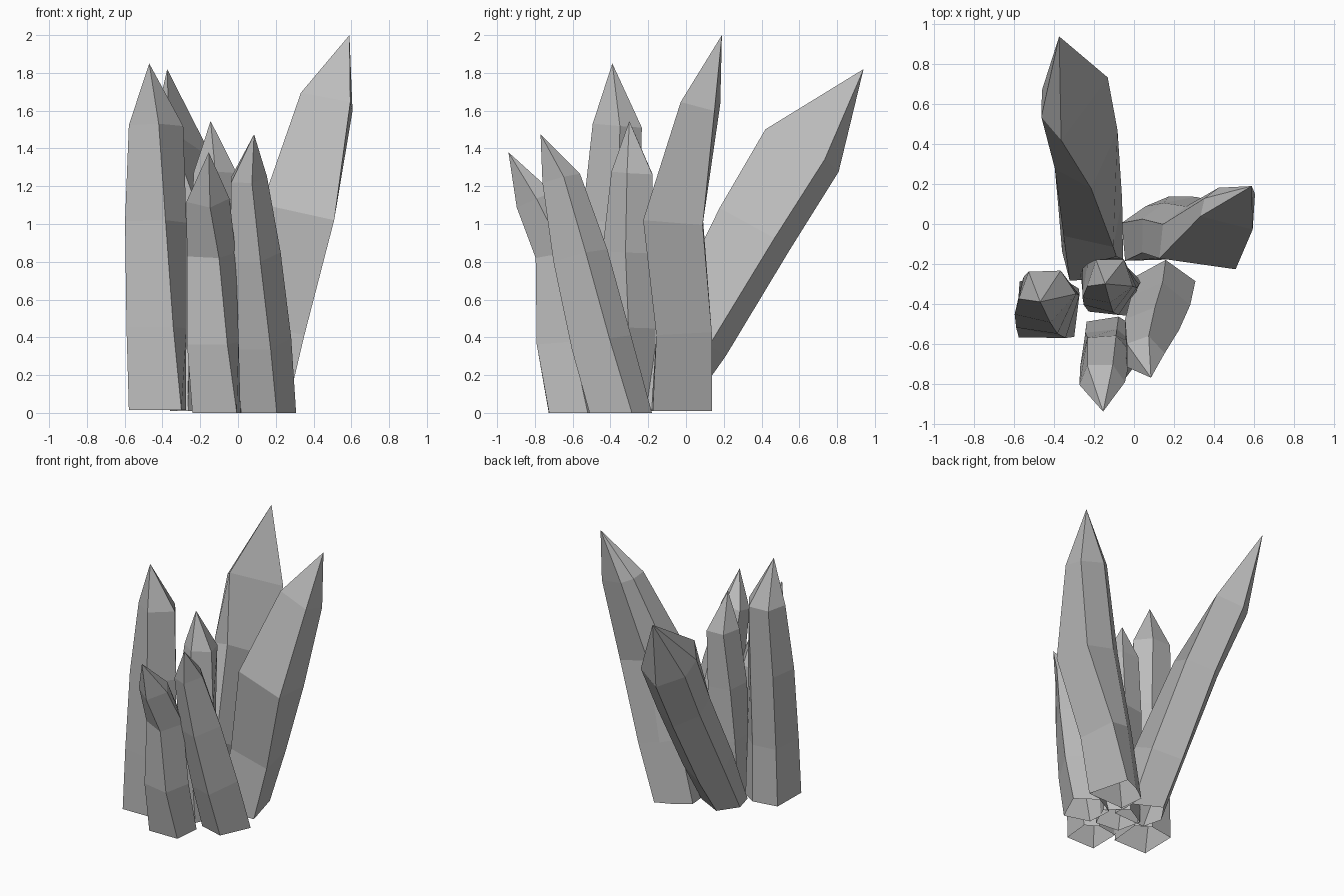
import bpy
import bmesh
from math import cos, sin, radians
from mathutils import Vector

default_cube = bpy.data.objects.get("Cube")
if default_cube:
    bpy.data.objects.remove(default_cube, do_unlink=True)

# One plain stone colour
stone = bpy.data.materials.new("crystal_grey")
stone.use_nodes = True
GREY = (0.5, 0.5, 0.5, 1)
stone.diffuse_color = GREY
shader = next(node for node in stone.node_tree.nodes if node.type == "BSDF_PRINCIPLED")
shader.inputs["Base Color"].default_value = GREY
shader.inputs["Roughness"].default_value = 0.8


def ring_points(centre, radius, normal, corners, drop):
    """Corners (angle, radius factor, twist towards the foot), square to the axis."""
    side = Vector((1, 0, 0))
    side = (side - normal * side.dot(normal)).normalized()
    across = normal.cross(side)
    points = []
    for angle, factor, twist in corners:
        turn = radians(angle + twist * drop)
        points.append(centre + radius * factor * (cos(turn) * side + sin(turn) * across))
    return points


def crystal(name, corners, rings, tip):
    """Twisted five-sided shell, open below, lofted through the rings to a pointed tip."""
    bm = bmesh.new()
    centres = [Vector(ring[:3]) for ring in rings]
    last = len(rings) - 1
    loops = []
    for i, ring in enumerate(rings):
        if i == 0:
            normal = Vector((0, 0, 1))
        else:
            normal = (centres[min(i + 1, last)] - centres[i - 1]).normalized()
        points = ring_points(centres[i], ring[3], normal, corners, (last - i) / last)
        loops.append([bm.verts.new(p) for p in points])

    count = len(corners)
    for low, high in zip(loops, loops[1:]):
        for k in range(count):
            n = (k + 1) % count
            bm.faces.new((low[k], low[n], high[n], high[k]))
    point = bm.verts.new(tip)
    for k in range(count):
        bm.faces.new((loops[-1][k], loops[-1][(k + 1) % count], point))

    mesh = bpy.data.meshes.new(name)
    bm.to_mesh(mesh)
    bm.free()
    mesh.materials.append(stone)
    obj = bpy.data.objects.new(name, mesh)
    bpy.context.collection.objects.link(obj)
    return obj


# Corners at the shoulder as angle, radius factor and twist at the foot
EVEN = [(198 + 72 * k, 1, 30) for k in range(5)]
UNEVEN = [(190, 1, 35), (276, 1, 40), (360, 1, 33), (420, .93, 12), (490, 1, 3)]
SKEWED = [(283, 1, 6), (368, 1, 14), (437, 1, 10), (505, 1, 5), (575, 1, 3)]
BROAD_FRONT = [(200, 1, 25), (321, 1.1, 2), (390, 1.08, 36), (475, .75, -12), (520, .85, 0)]
BROAD_TOP = [(254, 1.08, 75), (396, .95, -10), (453, 1, 10), (517, .8, 10), (568, .85, 20)]

# Upright crystals; each ring is x, y, z, radius
crystal("tall_right_crystal", UNEVEN,
        [(-.44, -.43, .015, .195), (-.44, -.42, .45, .18),
         (-.44, -.39, 1.01, .17), (-.435, -.35, 1.52, .145)],
        (-.47, -.39, 1.85))
crystal("middle_crystal", EVEN,
        [(-.12, -.32, .01, .16), (-.13, -.31, .45, .155),
         (-.13, -.3, .85, .145), (-.12, -.275, 1.27, .12)],
        (-.145, -.3, 1.545))

# Short crystals leaning forward
crystal("front_right_crystal", UNEVEN,
        [(-.125, -.61, 0, .165), (-.14, -.66, .37, .155),
         (-.145, -.67, .84, .135), (-.16, -.79, 1.13, .115)],
        (-.155, -.94, 1.38))
crystal("front_left_crystal", SKEWED,
        [(.15, -.35, 0, .17), (.125, -.45, .37, .165),
         (.08, -.56, .83, .15), (.05, -.66, 1.24, .105)],
        (.085, -.77, 1.475))

# Large crystals leaning to the left and to the back
crystal("large_left_crystal", BROAD_FRONT,
        [(.09, -.05, .01, .19), (.19, -.03, .45, .19),
         (.32, -.07, 1.05, .225), (.47, .08, 1.65, .15)],
        (.59, .19, 2))
crystal("large_back_crystal", BROAD_TOP,
        [(-.22, -.17, .01, .18), (-.225, .04, .4, .2),
         (-.25, .37, .97, .21), (-.3, .62, 1.39, .22)],
        (-.375, .94, 1.82))
